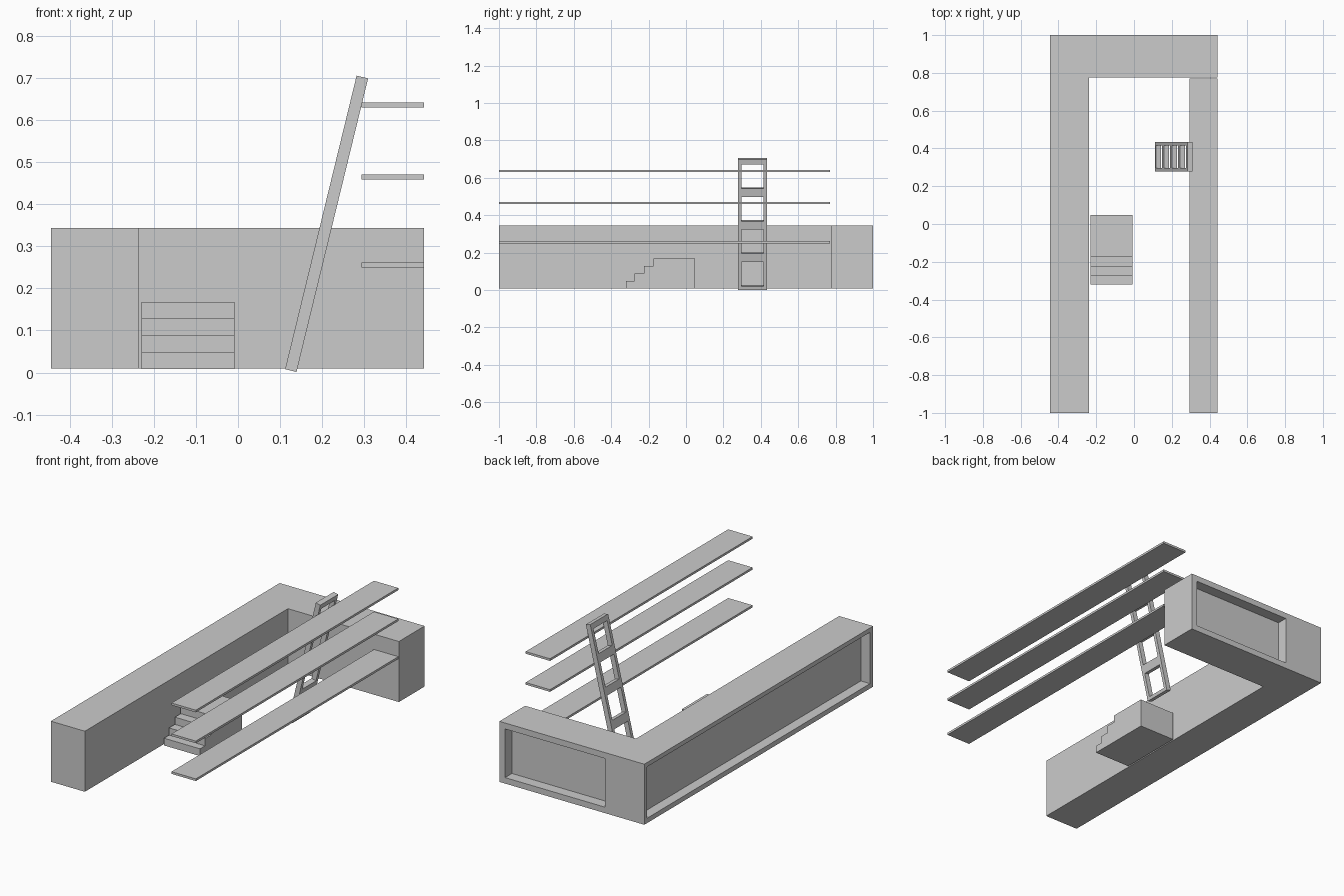
import bpy, bmesh, math
from mathutils import Matrix, Vector

if "Cube" in bpy.data.objects:
    bpy.data.objects.remove(bpy.data.objects["Cube"])


def make_object(name, bm):
    bmesh.ops.recalc_face_normals(bm, faces=bm.faces)
    mesh = bpy.data.meshes.new(name)
    bm.to_mesh(mesh)
    bm.free()
    obj = bpy.data.objects.new(name, mesh)
    bpy.context.collection.objects.link(obj)
    return obj


def box(name, lo, hi):
    lo, hi = Vector(lo), Vector(hi)
    bm = bmesh.new()
    bmesh.ops.create_cube(bm, size=1, matrix=Matrix.Translation((lo + hi) / 2)
                          @ Matrix.Diagonal((*(hi - lo), 1)))
    return make_object(name, bm)


def prism(name, points, direction):
    bm = bmesh.new()
    face = bm.faces.new([bm.verts.new(p) for p in points])
    ext = bmesh.ops.extrude_face_region(bm, geom=[face], use_keep_orig=True)
    verts = [g for g in ext["geom"] if isinstance(g, bmesh.types.BMVert)]
    bmesh.ops.translate(bm, verts=verts, vec=direction)
    return make_object(name, bm)


def cut(obj, cutter):
    mod = obj.modifiers.new("cut", 'BOOLEAN')
    mod.operation = 'DIFFERENCE'
    mod.solver = 'EXACT'
    mod.object = cutter
    cutter.hide_render = True
    cutter.hide_set(True)


# L-shaped counter with a shallow recess on each outer side
outline = [(-0.445, -1), (-0.237, -1), (-0.237, 0.775),
           (0.442, 0.775), (0.442, 1), (-0.445, 1)]
counter = prism("counter", [(x, y, 0.009) for x, y in outline], (0, 0, 0.335))
cut(counter, box("side_recess_cutter", (-0.5, -0.973, 0.036), (-0.389, 0.975, 0.32)))
cut(counter, box("back_recess_cutter", (-0.203, 0.94, 0.042), (0.407, 1.1, 0.311)))

# Three long shelves
for i, z in enumerate((0.25, 0.459, 0.63)):
    box(f"shelf_{i + 1}", (0.293, -1, z), (0.442, 0.77, z + 0.012))

# Step block
profile = [(0.047, 0.008), (-0.32, 0.008)]
z = 0.008
fronts = (-0.32, -0.276, -0.225, -0.174)
for y in fronts:
    if z > 0.01:
        profile.append((y, z))
    z += 0.04
    profile.append((y, z))
profile.append((0.047, z))
prism("steps", [(-0.229, y, z) for y, z in profile], (0.221, 0, 0))

# Leaning ladder: two rails and five crossbars, tilted together
tilt = Matrix.Translation((0.2105, 0.356, 0.3535)) @ Matrix.Rotation(math.radians(13.7), 4, 'Y')
T, H, W, RAIL = 0.014, 0.359, 0.078, 0.0185
parts = [(f"ladder_rail_{n}", (-T, a, -H), (T, a + RAIL, H))
         for n, a in (("front", -W), ("back", W - RAIL))]
bars = [(-H, -0.3405), (-0.2075, -0.1595), (-0.0265, 0.0175), (0.1505, 0.197), (0.33, H)]
parts += [(f"ladder_rung_{i + 1}", (-T, -W + RAIL, a), (T, W - RAIL, b))
          for i, (a, b) in enumerate(bars)]
for name, lo, hi in parts:
    box(name, lo, hi).data.transform(tilt)
